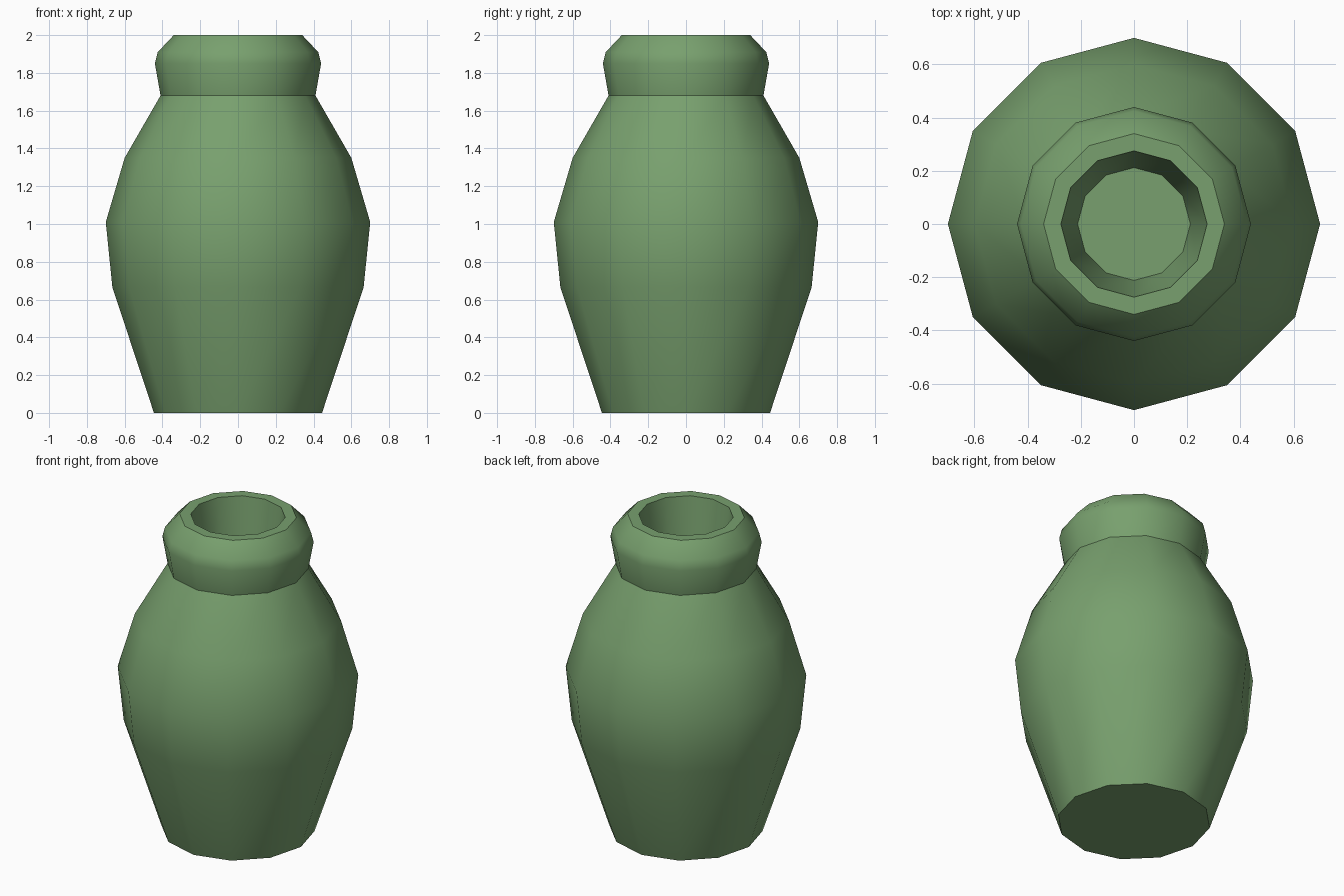
import bpy, bmesh, math

if "Cube" in bpy.data.objects:
    bpy.data.objects.remove(bpy.data.objects["Cube"])

SIDES = 12

# Single green glaze
green = bpy.data.materials.new("soft_green")
green.diffuse_color = (0.188, 0.352, 0.156, 1)
green.use_nodes = True
green.node_tree.nodes["Principled BSDF"].inputs["Base Color"].default_value = green.diffuse_color

# Profile (radius, height): base, belly, neck, collar, rim, inner wall, inner floor
profile = [(0.445, 0), (0.665, 0.665), (0.70, 1.01), (0.60, 1.35), (0.41, 1.68),
           (0.44, 1.85), (0.425, 1.91), (0.34, 2.0), (0.275, 2.0), (0.212, 1.5)]

bm = bmesh.new()
rings = []
for r, z in profile:
    rings.append([bm.verts.new((r * math.cos(2 * math.pi * i / SIDES),
                                r * math.sin(2 * math.pi * i / SIDES), z))
                  for i in range(SIDES)])
for low, high in zip(rings, rings[1:]):
    for i in range(SIDES):
        j = (i + 1) % SIDES
        bm.faces.new((low[i], low[j], high[j], high[i]))

# Flat base and inner floor
bm.faces.new(rings[0][::-1])
bm.faces.new(rings[-1])
bmesh.ops.recalc_face_normals(bm, faces=bm.faces)

mesh = bpy.data.meshes.new("vase")
bm.to_mesh(mesh)
bm.free()
mesh.materials.append(green)
vase = bpy.data.objects.new("vase", mesh)
bpy.context.collection.objects.link(vase)

# Smooth around the body, sharp at base, neck and rim
bpy.context.view_layer.objects.active = vase
vase.select_set(True)
bpy.ops.object.shade_smooth_by_angle(angle=math.radians(35))
